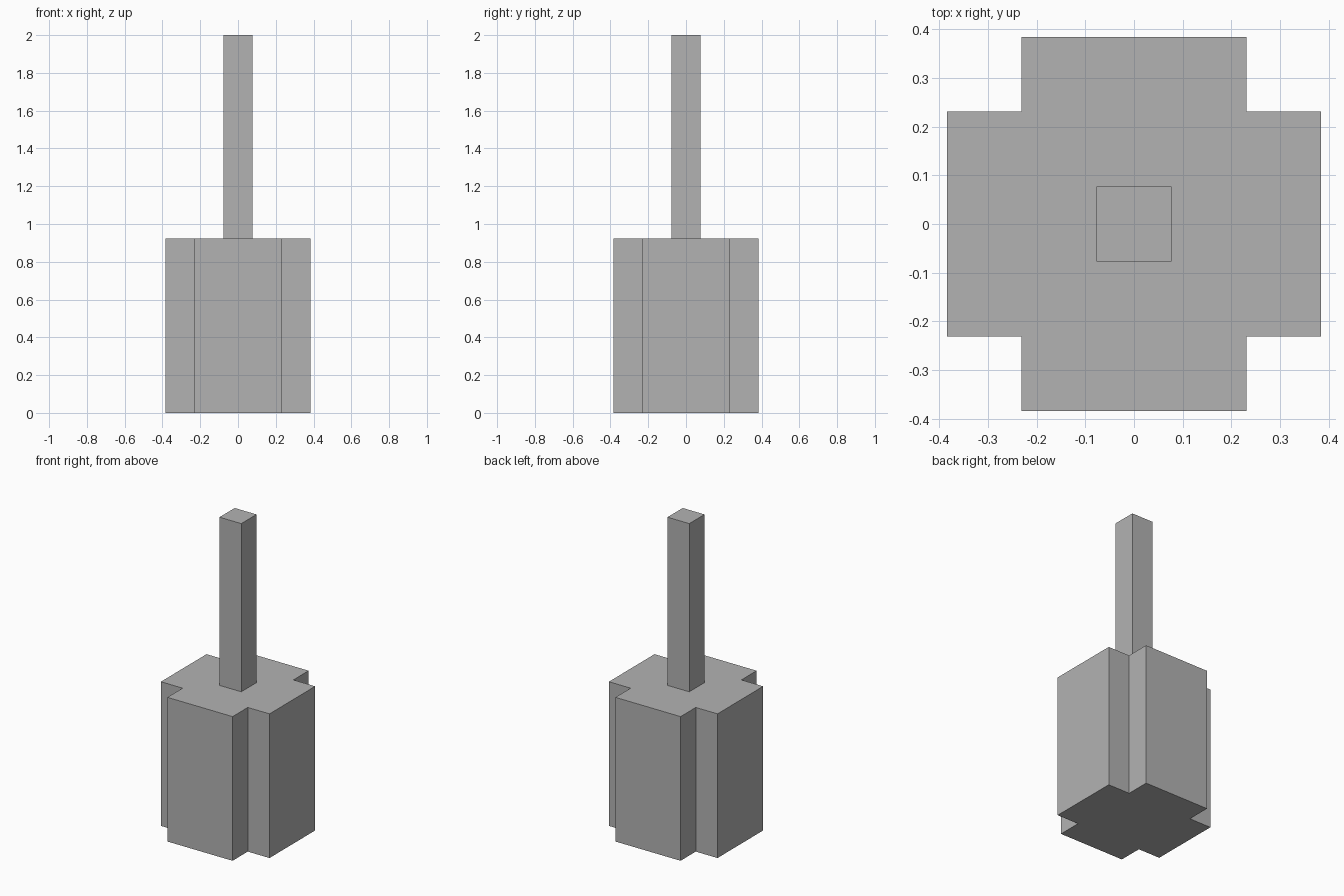
import bpy
import bmesh

# Remove the default cube
default = bpy.data.objects.get("Cube")
if default:
    bpy.data.objects.remove(default, do_unlink=True)

UNIT = 2 / 26  # the whole model sits on a 26-step grid

# Single flat grey
grey = bpy.data.materials.new("plain_grey")
grey.use_nodes = True
colour = (0.45, 0.45, 0.45, 1)
grey.diffuse_color = colour
grey.node_tree.nodes["Principled BSDF"].inputs["Base Color"].default_value = colour


def prism(name, outline, bottom, top):
    """Extrude a flat outline (in grid steps) from bottom to top."""
    bm = bmesh.new()
    base = bm.faces.new([bm.verts.new((x * UNIT, y * UNIT, bottom * UNIT)) for x, y in outline])
    extruded = bmesh.ops.extrude_face_region(bm, geom=[base], use_keep_orig=True)["geom"]
    verts = [v for v in extruded if isinstance(v, bmesh.types.BMVert)]
    bmesh.ops.translate(bm, verts=verts, vec=(0, 0, (top - bottom) * UNIT))
    bmesh.ops.recalc_face_normals(bm, faces=bm.faces)
    mesh = bpy.data.meshes.new(name)
    bm.to_mesh(mesh)
    bm.free()
    mesh.materials.append(grey)
    obj = bpy.data.objects.new(name, mesh)
    bpy.context.collection.objects.link(obj)
    return obj


def four_fold(points):
    """Repeat a corner outline around z in quarter turns."""
    outline = []
    for _ in range(4):
        outline += points
        points = [(-y, x) for x, y in points]
    return outline


# Block with notched corners, and the square post standing on it
prism("notched_block", four_fold([(5, 3), (3, 3), (3, 5)]), 0, 12)
prism("square_post", four_fold([(1, 1)]), 12, 26)
